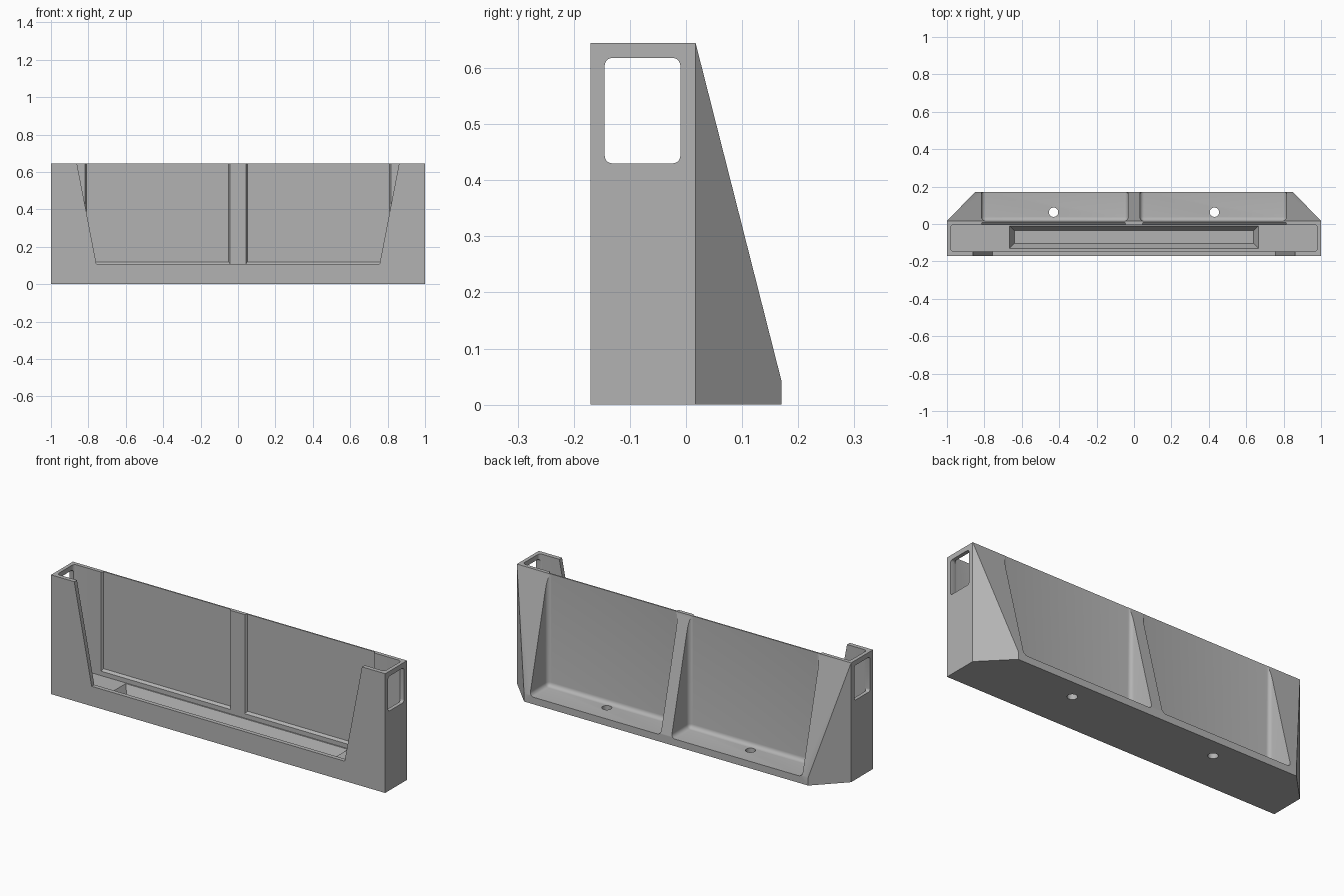
import bpy
import bmesh

if "Cube" in bpy.data.objects:
    bpy.data.objects.remove(bpy.data.objects["Cube"])

grey = bpy.data.materials.new("plain grey")
grey.use_nodes = True
colour = (0.45, 0.45, 0.45, 1)
grey.diffuse_color = colour
grey.node_tree.nodes["Principled BSDF"].inputs["Base Color"].default_value = colour


def finish(name, bm):
    bmesh.ops.recalc_face_normals(bm, faces=bm.faces)
    mesh = bpy.data.meshes.new(name)
    bm.to_mesh(mesh)
    bm.free()
    mesh.materials.append(grey)
    ob = bpy.data.objects.new(name, mesh)
    bpy.context.collection.objects.link(ob)
    return ob


def hull(name, points):
    """Convex solid through the given corners."""
    bm = bmesh.new()
    for p in points:
        bm.verts.new(p)
    bmesh.ops.convex_hull(bm, input=bm.verts)
    bmesh.ops.dissolve_limit(bm, angle_limit=0.001, verts=bm.verts, edges=bm.edges)
    return finish(name, bm)


def block(name, x, y, z, radius=0, axes=(0, 1, 2)):
    """Box between limits, rounded along edges parallel to the axes listed."""
    bm = bmesh.new()
    bmesh.ops.create_cube(bm, size=1)
    for v in bm.verts:
        v.co = [lim[0] if c < 0 else lim[1] for c, lim in zip(v.co, (x, y, z))]
    if radius:
        edges = [e for e in bm.edges if any(
            abs(e.verts[0].co[a] - e.verts[1].co[a]) > 1e-5 for a in axes)]
        bmesh.ops.bevel(bm, geom=edges, offset=radius, segments=5,
                        profile=0.5, affect='EDGES')
    return finish(name, bm)


def mirrored(points):
    return [(s * x, y, z) for x, y, z in points for s in (-1, 1)]


# Outer body: upright bin with a sloping, chamfered back foot
BACK, TOP = 0.017, 0.645
body = hull("tray_body", mirrored([
    (1, -0.17, 0), (1, -0.17, TOP), (1, BACK, 0), (1, BACK, TOP),
    (0.85, 0.17, 0), (0.85, 0.17, 0.043)]))

# Main cavity, tapered floor pit, front notch and side windows
cutters = [
    block("cavity", (-0.98, 0.98), (-0.147, -0.003), (0.085, 0.9), 0.018, (2,)),
    hull("floor_pit", mirrored([
        (0.67, -0.005, 0.095), (0.67, -0.135, 0.095),
        (0.64, -0.036, 0.03), (0.64, -0.104, 0.03)])),
    hull("front_notch", mirrored([
        (x, y, z) for x, z in ((0.757, 0.107), (0.92, 0.95)) for y in (-0.3, -0.1)])),
    block("side_windows", (-1.1, 1.1), (-0.145, -0.01), (0.43, 0.618), 0.014, (0,)),
]

for s in (-1, 1):
    # Shallow bevelled panel on the inside of the back wall
    cutters.append(hull("panel_recess", [
        (s * x, y, z)
        for y, x0, x1, z0 in ((-0.015, 0.035, 0.825, 0.098), (0.009, 0.05, 0.81, 0.12))
        for x in (x0, x1) for z in (z0, 0.9)]))
    # Filleted back pocket leaving the ribs
    x = sorted((s * 0.032, s * 0.815))
    cutters.append(block("back_pocket", x, (0.016, 0.4), (0.038, 0.9), 0.022))
    # Screw hole through the foot
    bm = bmesh.new()
    bmesh.ops.create_cone(bm, cap_ends=True, segments=32, radius1=0.025,
                          radius2=0.025, depth=0.2)
    bmesh.ops.translate(bm, verts=bm.verts, vec=(s * 0.43, 0.063, 0.03))
    cutters.append(finish("screw_hole", bm))

# Carve every opening out of the body
bpy.context.view_layer.objects.active = body
body.select_set(True)
for cutter in cutters:
    mod = body.modifiers.new(cutter.name, 'BOOLEAN')
    mod.operation = 'DIFFERENCE'
    mod.solver = 'EXACT'
    mod.object = cutter
    bpy.ops.object.modifier_apply(modifier=mod.name)
    bpy.data.objects.remove(cutter)

bpy.ops.object.shade_smooth_by_angle(angle=0.5)
